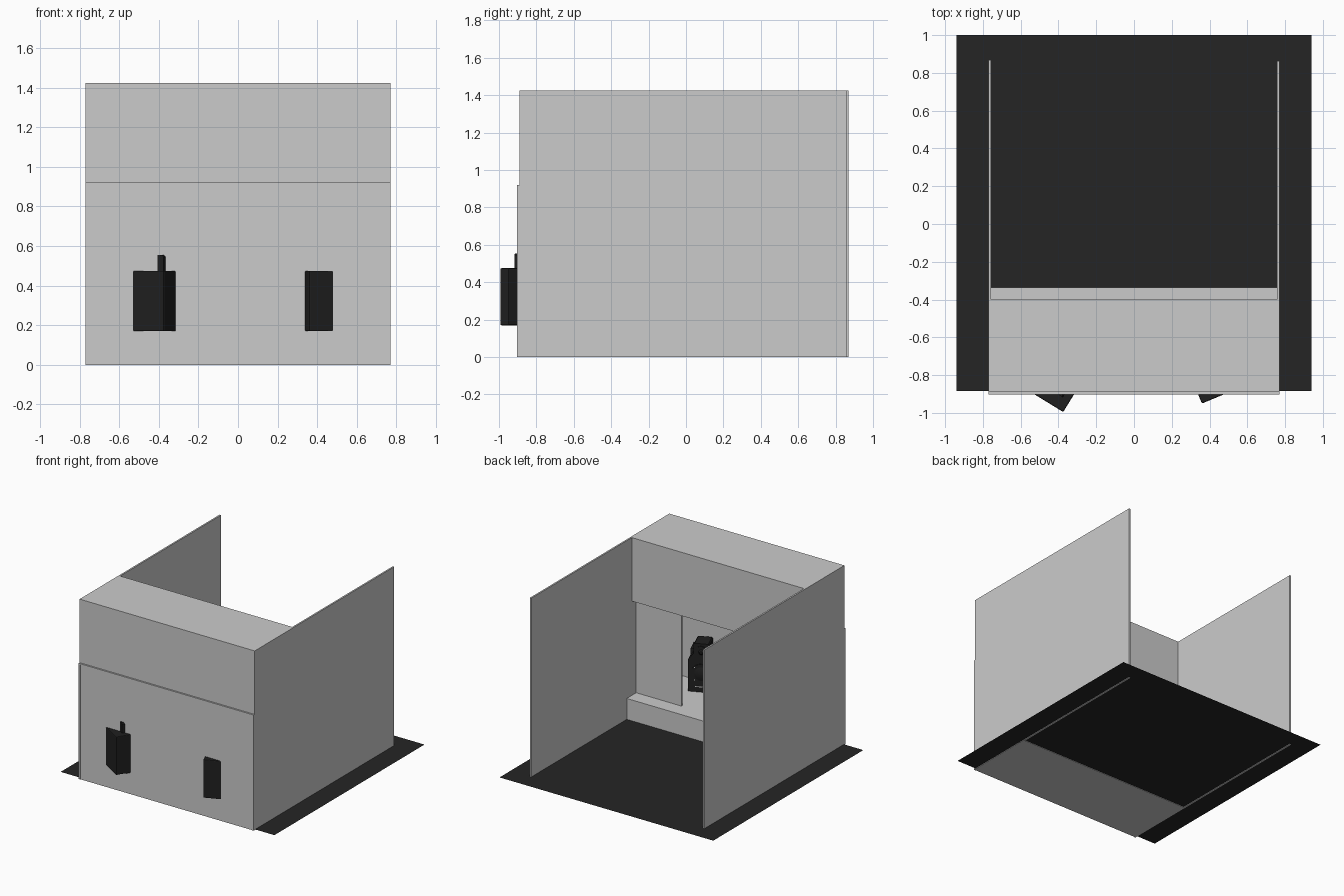
import bpy, bmesh, math
from mathutils import Matrix, Vector

if "Cube" in bpy.data.objects:
    bpy.data.objects.remove(bpy.data.objects["Cube"])


def material(name, v):
    m = bpy.data.materials.new(name)
    m.diffuse_color = (v, v, v, 1)
    m.use_nodes = True
    m.node_tree.nodes["Principled BSDF"].inputs["Base Color"].default_value = m.diffuse_color
    return m


GREY = material("wall grey", 0.60)
BLACK = material("floor black", 0.018)
CABINET = material("cabinet black", 0.014)
TRIM = material("light trim", 0.60)


def finish(name, bm, mat, matrix=None, smooth=False):
    bmesh.ops.recalc_face_normals(bm, faces=bm.faces)
    me = bpy.data.meshes.new(name)
    bm.to_mesh(me)
    bm.free()
    me.materials.append(mat)
    ob = bpy.data.objects.new(name, me)
    bpy.context.collection.objects.link(ob)
    if matrix:
        ob.matrix_world = matrix
    if smooth:
        bpy.context.view_layer.objects.active = ob
        bpy.ops.object.select_all(action='DESELECT')
        ob.select_set(True)
        bpy.ops.object.shade_smooth_by_angle(angle=math.radians(35))
    return ob


def box(name, lo, hi, mat, matrix=None, bevel=0):
    lo, hi = Vector(lo), Vector(hi)
    bm = bmesh.new()
    bmesh.ops.create_cube(bm, size=1, matrix=Matrix.Translation((lo + hi) / 2)
                          @ Matrix.Diagonal((*(hi - lo), 1)))
    if bevel:
        bmesh.ops.bevel(bm, geom=bm.edges[:], offset=bevel, segments=2,
                        affect='EDGES', profile=0.5)
    return finish(name, bm, mat, matrix)


def prism(name, points, push, mat, matrix=None):
    """Extrude a closed outline along the push vector."""
    bm = bmesh.new()
    face = bm.faces.new([bm.verts.new(p) for p in points])
    geom = bmesh.ops.extrude_face_region(bm, geom=[face])["geom"]
    bmesh.ops.translate(bm, vec=push,
                        verts=[g for g in geom if isinstance(g, bmesh.types.BMVert)])
    return finish(name, bm, mat, matrix)


def disc(name, x, y, z, r, depth, mat, matrix, r2=None, sides=32):
    """Cylinder or cone pointing along local +y."""
    bm = bmesh.new()
    bmesh.ops.create_cone(bm, cap_ends=True, segments=sides, radius1=r,
                          radius2=r if r2 is None else r2, depth=depth,
                          matrix=Matrix.Translation((x, y, z))
                          @ Matrix.Rotation(-math.pi / 2, 4, 'X'))
    return finish(name, bm, mat, matrix, True)


# Floor sheet, just above the wall bottoms
bm = bmesh.new()
bm.faces.new([bm.verts.new((x, y, 0.004)) for x, y in
              ((-.94, -.885), (.94, -.885), (.94, 1), (-.94, 1))])
finish("floor", bm, BLACK)

# Side walls, stepped at the front edge
for side, s, back in (("left", -1, .868), ("right", 1, .862)):
    outline = [(-.903, 0), (back, 0), (back, 1.425), (-.89, 1.425), (-.89, .92), (-.903, .92)]
    prism(side + "_wall", [(s * .757, y, z) for y, z in outline], (s * .013, 0, 0), GREY)
    # Inner panel standing on the ledge beside the opening
    box(side + "_inner_panel", (min(s * .36, s * .757), -.47, .17),
        (max(s * .36, s * .757), -.456, .925), GREY)

# Front wall with its cap, ledge and overhead soffit
box("front_wall", (-.757, -.9, 0), (.757, -.885, .91), GREY)
box("front_wall_cap", (-.757, -.903, .91), (.757, -.885, .92), GREY)
box("ledge", (-.757, -.885, 0), (.757, -.337, .17), GREY)
box("soffit", (-.757, -.89, .92), (.757, -.40, 1.425), GREY)


# Loudspeakers, angled inward and standing on the ledge
def speaker(side, x, y, angle):
    m = Matrix.Translation((x, y, .17)) @ Matrix.Rotation(math.radians(angle), 4, 'Z')
    box(side + "_speaker_body", (-.1, 0, 0), (.1, .12, .305), CABINET, m, .006)
    # Front part with shoulders tapering to a narrow head
    half = [(.1, 0), (.1, .25), (.058, .305), (.058, .375), (.05, .385)]
    outline = half + [(-a, b) for a, b in reversed(half)]
    prism(side + "_speaker_front", [(a, .065, b) for a, b in outline], (0, .13, 0), CABINET, m)
    f = .195
    disc(side + "_woofer_ring", 0, f + .003, .145, .078, .006, CABINET, m)
    disc(side + "_woofer_cone", 0, f + .01, .145, .06, .012, CABINET, m, .025)
    disc(side + "_tweeter_ring", 0, f + .003, .32, .046, .006, CABINET, m)
    disc(side + "_tweeter_dome", 0, f + .01, .32, .022, .012, CABINET, m, .01)
    # Bright screws and port slot
    for i in range(4):
        a = math.pi / 4 + i * math.pi / 2
        disc(side + "_screw", .07 * math.cos(a), f + .006, .145 + .07 * math.sin(a),
             .005, .004, TRIM, m, sides=10)
    box(side + "_port_trim", (-.045, f, .04), (.045, f + .004, .046), TRIM, m)


speaker("left", -.46, -.943, -31.5)
speaker("right", .452, -.912, 22.6)
